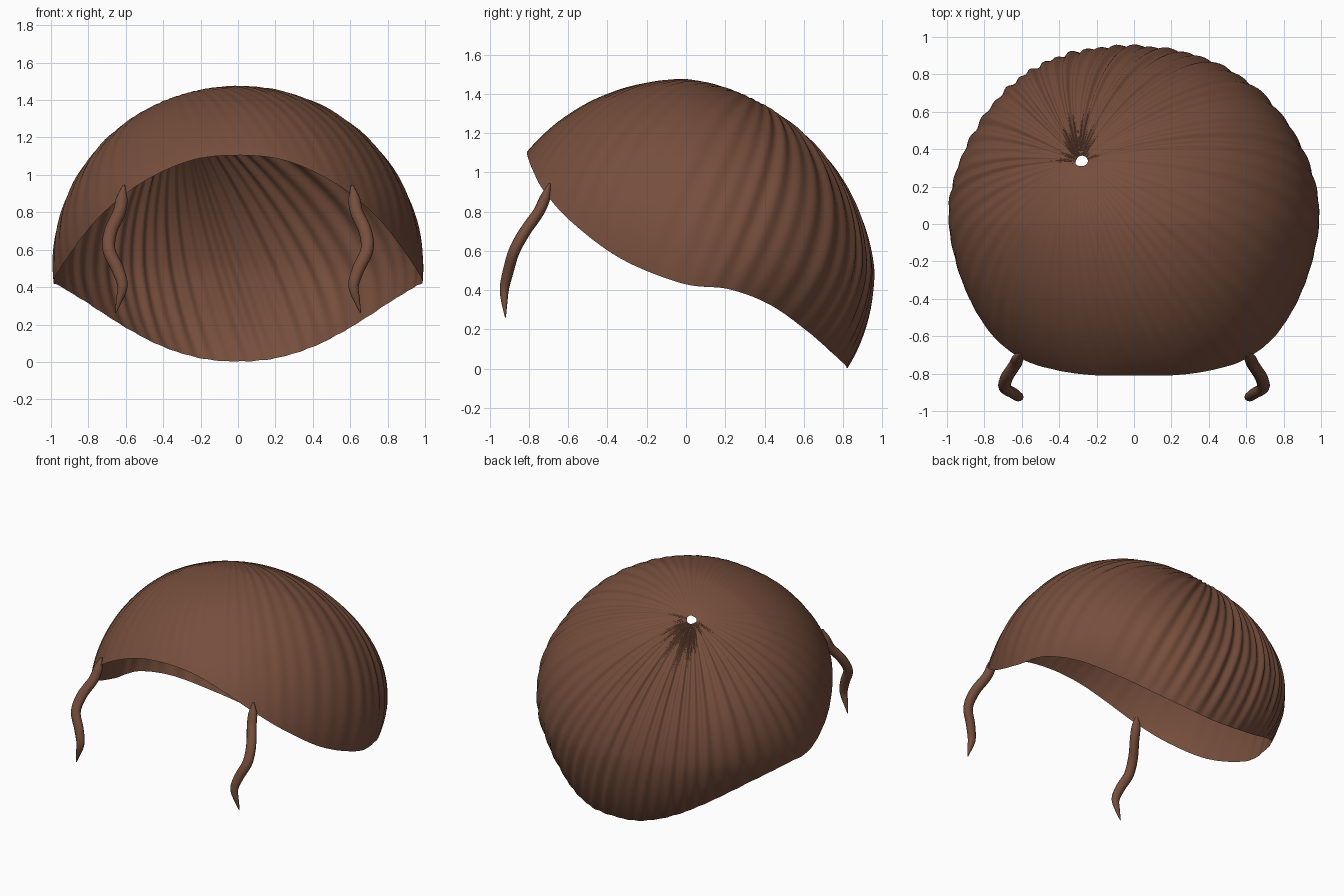
import bpy, bmesh, math
from mathutils import Vector

old = bpy.data.objects.get("Cube")
if old:
    bpy.data.objects.remove(old)

brown = bpy.data.materials.new("hair brown")
brown.use_nodes = True
COLOR = (0.18, 0.076, 0.045, 1)
brown.diffuse_color = COLOR
brown.node_tree.nodes["Principled BSDF"].inputs["Base Color"].default_value = COLOR

# Cap is a distorted ellipsoid; work in its unit-sphere space
RADII = Vector((1.0, 0.95, 0.975))
CENTRE = Vector((0, 0, 0.5))
FRONT_DEPTH = 1.03


def to_unit(p):
    q = p - CENTRE
    return Vector((q.x, q.y / (RADII.y if q.y > 0 else FRONT_DEPTH), q.z / RADII.z))


def from_unit(q):
    depth = RADII.y if q.y > 0 else FRONT_DEPTH
    return CENTRE + Vector((q.x, q.y * depth, q.z * RADII.z))


def fullness(d):
    """Rounder back corners and a flatter upper back."""
    if d.y <= 0:
        return 1.0
    return 1 + 0.2 * d.x**2 * d.y**2 - 0.1 * d.y * max(d.z, 0)


def catmull(pts, i, f):
    a, b, c, d = (pts[(i + k) % len(pts)] for k in (-1, 0, 1, 2))
    return 0.5 * (2*b + (c - a)*f + (2*a - 5*b + 4*c - d)*f*f + (3*b - a - 3*c + d)*f**3)


# Hairline from forehead to nape on the left side, then mirrored
half = [Vector(p) for p in (
    (0, -0.81, 1.105), (0.22, -0.808, 1.085), (0.42, -0.78, 1.01), (0.6, -0.72, 0.9),
    (0.77, -0.58, 0.745), (0.91, -0.33, 0.56), (0.985, -0.02, 0.435), (0.95, 0.22, 0.405),
    (0.82, 0.43, 0.325), (0.61, 0.62, 0.19), (0.41, 0.74, 0.085), (0.2, 0.81, 0.02), (0, 0.82, 0.003))]
rim = half + [Vector((-p.x, p.y, p.z)) for p in reversed(half[1:-1])]

STEPS, ROWS = 18, 44
columns = len(rim) * STEPS
whorl = to_unit(Vector((-0.30, 0.35, 1.36))).normalized()

bm = bmesh.new()
grid = []
for c in range(columns):
    edge = to_unit(catmull(rim, c // STEPS, (c % STEPS) / STEPS))
    edge_dir = edge.normalized()
    span = whorl.angle(edge_dir)
    end_scale = edge.length / fullness(edge_dir)
    # Combed grooves: deep at the back, faint over the forehead
    a = math.tau * c / columns
    backness = 0.5 - 0.5 * math.cos(a)
    groove = math.sin(58 * a + 1.5 * math.sin(5 * a)) + 0.5 * math.sin(37 * a + 1)
    depth = 0.001 + 0.008 * backness**1.3
    line = []
    for r in range(ROWS + 1):
        t = 0.022 + 0.978 * r / ROWS
        d = (whorl * math.sin((1 - t) * span) + edge_dir * math.sin(t * span)) / math.sin(span)
        scale = fullness(d) * (1 + (end_scale - 1) * t**4)
        fade = min(1, t * 3) * (1 - 0.75 * t**6)
        dimple = 0.02 * math.exp(-(t / 0.04)**2)
        line.append(bm.verts.new(from_unit(d * (scale + groove * depth * fade - dimple))))
    grid.append(line)
for c in range(columns):
    this, nxt = grid[c], grid[(c + 1) % columns]
    for r in range(ROWS):
        bm.faces.new((this[r], this[r + 1], nxt[r + 1], nxt[r])).smooth = True
mesh = bpy.data.meshes.new("hair_cap")
bm.to_mesh(mesh)
bm.free()
mesh.materials.append(brown)
bpy.context.collection.objects.link(bpy.data.objects.new("hair_cap", mesh))

# Wavy tapered locks hanging at the temples: x, y, z, radius
LOCK = [(0.61, -0.695, 0.945, 0.006), (0.62, -0.715, 0.88, 0.03), (0.635, -0.75, 0.8, 0.034),
        (0.68, -0.82, 0.7, 0.035), (0.69, -0.875, 0.6, 0.034), (0.645, -0.905, 0.5, 0.033),
        (0.618, -0.925, 0.41, 0.028), (0.635, -0.925, 0.33, 0.017), (0.655, -0.92, 0.262, 0.003)]
SIDES = 12


def lock(name, side):
    pts = [Vector((side * x, y, z, r)) for x, y, z, r in LOCK]
    path = [catmull(pts, i, k / 5) if 0 < i < len(pts) - 2 else pts[i].lerp(pts[i + 1], k / 5)
            for i in range(len(pts) - 1) for k in range(5)] + [pts[-1]]
    bm = bmesh.new()
    rings = []
    for i, p in enumerate(path):
        tangent = (path[min(i + 1, len(path) - 1)] - path[max(i - 1, 0)]).xyz.normalized()
        u = tangent.cross(Vector((0, 1, 0))).normalized()
        v = tangent.cross(u)
        rings.append([bm.verts.new(p.xyz + p.w * (u * math.cos(s) + 0.85 * v * math.sin(s)))
                      for s in (math.tau * k / SIDES for k in range(SIDES))])
    for a, b in zip(rings, rings[1:]):
        for k in range(SIDES):
            j = (k + 1) % SIDES
            bm.faces.new((a[k], a[j], b[j], b[k])).smooth = True
    bm.faces.new(rings[0])
    bm.faces.new(rings[-1])
    bmesh.ops.recalc_face_normals(bm, faces=bm.faces)
    mesh = bpy.data.meshes.new(name)
    bm.to_mesh(mesh)
    bm.free()
    mesh.materials.append(brown)
    bpy.context.collection.objects.link(bpy.data.objects.new(name, mesh))


lock("left_temple_lock", 1)
lock("right_temple_lock", -1)
